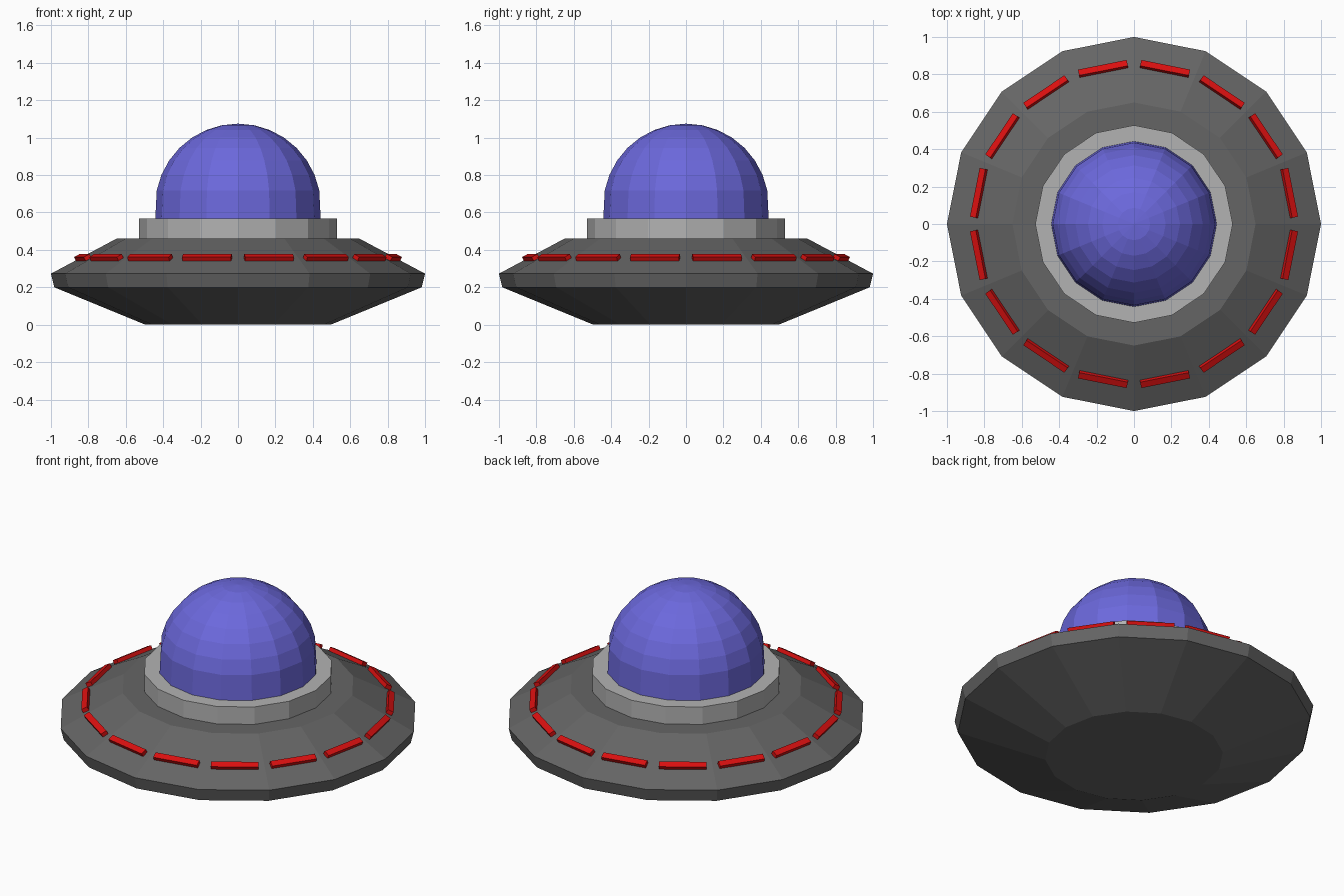
import bpy, bmesh
from math import sin, cos, pi, atan2
from mathutils import Matrix

if "Cube" in bpy.data.objects:
    bpy.data.objects.remove(bpy.data.objects["Cube"])

SIDES = 16


def material(name, color):
    m = bpy.data.materials.new(name)
    m.diffuse_color = (*color, 1)
    m.use_nodes = True
    m.node_tree.nodes["Principled BSDF"].inputs["Base Color"].default_value = m.diffuse_color
    return m


def finish(name, bm, mat):
    bmesh.ops.recalc_face_normals(bm, faces=bm.faces)
    mesh = bpy.data.meshes.new(name)
    bm.to_mesh(mesh)
    bm.free()
    mesh.materials.append(mat)
    obj = bpy.data.objects.new(name, mesh)
    bpy.context.collection.objects.link(obj)
    return obj


def lathe(name, profile, mat):
    """Closed 16-sided solid from (radius, z) rings; radius 0 makes a pole."""
    bm = bmesh.new()
    rings = []
    for r, z in profile:
        n = SIDES if r > 0 else 1
        rings.append([bm.verts.new((r * cos(2 * pi * i / SIDES), r * sin(2 * pi * i / SIDES), z))
                      for i in range(n)])
    for a, b in zip(rings, rings[1:]):
        for i in range(SIDES):
            j = (i + 1) % SIDES
            bm.faces.new((a[i], a[j], b[j], b[i]) if len(b) > 1 else (a[i], a[j], b[0]))
    bm.faces.new(rings[0])
    if len(rings[-1]) > 1:
        bm.faces.new(rings[-1])
    return finish(name, bm, mat)


dark = material("dark_metal", (0.13, 0.13, 0.13))
pale = material("pale_metal", (0.45, 0.45, 0.45))
glass = material("blue_glass", (0.15, 0.14, 0.72))
red = material("red_light", (0.7, 0.005, 0.005))

# Saucer hull and collar
lathe("saucer_hull", [(0.495, 0), (0.982, 0.2), (1.0, 0.273), (0.65, 0.46)], dark)
lathe("dome_collar", [(0.528, 0.45), (0.528, 0.567)], pale)

# Dome: faceted sphere cap with a slightly flared base
R, CZ = 0.443, 0.632
cap = [(R * cos(k * pi / 16), CZ + R * sin(k * pi / 16)) for k in range(1, 8)]
lathe("glass_dome", [(0.443, 0.55)] + cap + [(0, CZ + R)], glass)

# Ring of lights, one lying on each sloped hull facet
tilt = atan2(0.187, 0.35 * cos(pi / SIDES))
bm = bmesh.new()
for i in range(SIDES):
    m = (Matrix.Rotation((i + 0.5) * 2 * pi / SIDES, 4, 'Z')
         @ Matrix.Translation((0.846, 0, 0.359))
         @ Matrix.Rotation(tilt, 4, 'Y')
         @ Matrix.Diagonal((0.036, 0.265, 0.025, 1)))
    bmesh.ops.create_cube(bm, size=1, matrix=m)
finish("rim_lights", bm, red)
